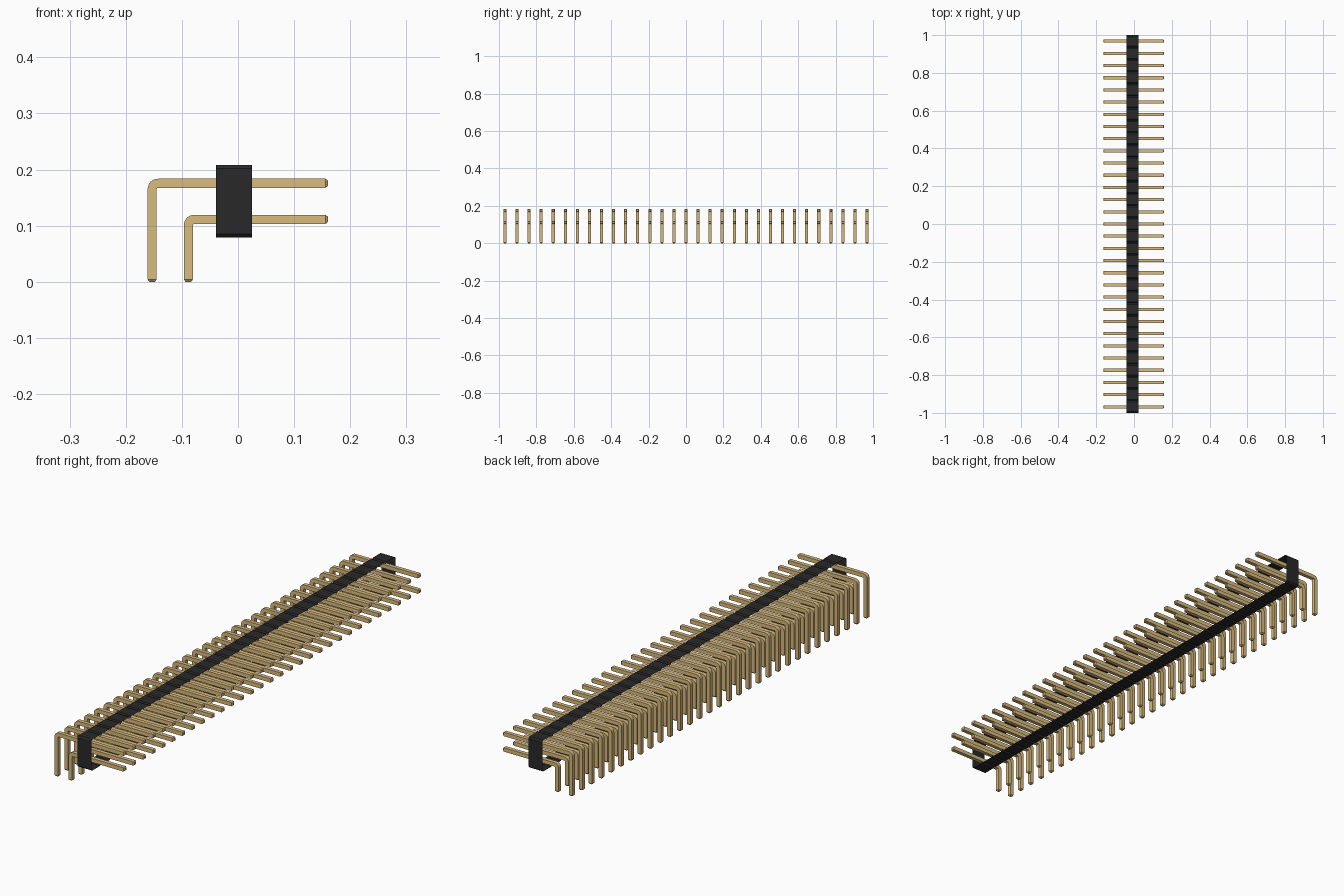
import bpy, bmesh, math
from mathutils import Vector

cube = bpy.data.objects.get("Cube")
if cube:
    bpy.data.objects.remove(cube, do_unlink=True)

COUNT = 31
PITCH = 2.0 / COUNT
HALF = 0.0081                    # half the pin thickness
TIP = 0.004                      # length of the tapered pin tip
BEND = 0.0105                    # centre-line radius of the bend
CHAMFER = 0.0064
BODY_X = (-0.039, 0.025)
BODY_Z = (0.0792, 0.2082)
PIN_END = 0.160


def make_material(name, rgb):
    mat = bpy.data.materials.new(name)
    mat.use_nodes = True
    mat.diffuse_color = (*rgb, 1)
    mat.node_tree.nodes["Principled BSDF"].inputs["Base Color"].default_value = (*rgb, 1)
    return mat


def make_object(name, bm, mat):
    bmesh.ops.recalc_face_normals(bm, faces=bm.faces)
    mesh = bpy.data.meshes.new(name)
    bm.to_mesh(mesh)
    bm.free()
    mesh.materials.append(mat)
    obj = bpy.data.objects.new(name, mesh)
    bpy.context.collection.objects.link(obj)
    return obj


gold = make_material("pin gold", (0.70, 0.50, 0.21))
black = make_material("housing black", (0.022, 0.0215, 0.0215))


def pin_row(name, leg_x, arm_z):
    """Square bent pin swept along its path, repeated along y."""
    # stations: centre x, centre z, path angle (90 = up, 0 = along +x), half size
    small = HALF - TIP * 0.8
    stations = [(leg_x, 0, 90, small), (leg_x, TIP, 90, HALF)]
    for i in range(7):
        a = math.radians(90 * i / 6)
        stations.append((leg_x + BEND * (1 - math.cos(a)),
                         arm_z - BEND * (1 - math.sin(a)), 90 - 90 * i / 6, HALF))
    stations += [(PIN_END - TIP, arm_z, 0, HALF), (PIN_END, arm_z, 0, small)]

    bm = bmesh.new()
    rings = []
    for x, z, angle, h in stations:
        a = math.radians(angle)
        side = Vector((-math.sin(a), 0, math.cos(a)))
        rings.append([bm.verts.new(Vector((x, v * h, z)) + side * (u * h))
                      for u, v in ((-1, -1), (1, -1), (1, 1), (-1, 1))])
    for r, s in zip(rings, rings[1:]):
        for i in range(4):
            j = (i + 1) % 4
            bm.faces.new((r[i], r[j], s[j], s[i]))
    bm.faces.new(rings[0])
    bm.faces.new(rings[-1])

    obj = make_object(name, bm, gold)
    obj.location.y = -1 + PITCH / 2
    array = obj.modifiers.new("repeat", "ARRAY")
    array.count = COUNT
    array.use_relative_offset = False
    array.use_constant_offset = True
    array.constant_offset_displace = (0, PITCH, 0)
    bpy.ops.object.select_all(action="DESELECT")
    obj.select_set(True)
    bpy.context.view_layer.objects.active = obj
    bpy.ops.object.shade_smooth_by_angle(angle=math.radians(30))


pin_row("upper_pins", -0.153, 0.1756)
pin_row("lower_pins", -0.0885, 0.1113)

# Housing: notched outline forming a sleeve that is open towards the pins
top = []
for i in range(COUNT):
    y0, y1 = -1 + i * PITCH, -1 + (i + 1) * PITCH
    top += [(y0, BODY_Z[1] - CHAMFER), (y0 + CHAMFER, BODY_Z[1]), (y1 - CHAMFER, BODY_Z[1])]
top.append((1, BODY_Z[1] - CHAMFER))
outline = top + [(y, sum(BODY_Z) - z) for y, z in reversed(top)]

bm = bmesh.new()
left, right = [[bm.verts.new((x, y, z)) for y, z in outline] for x in BODY_X]
for i in range(len(outline)):
    j = (i + 1) % len(outline)
    bm.faces.new((left[i], left[j], right[j], right[i]))
make_object("housing", bm, black)
